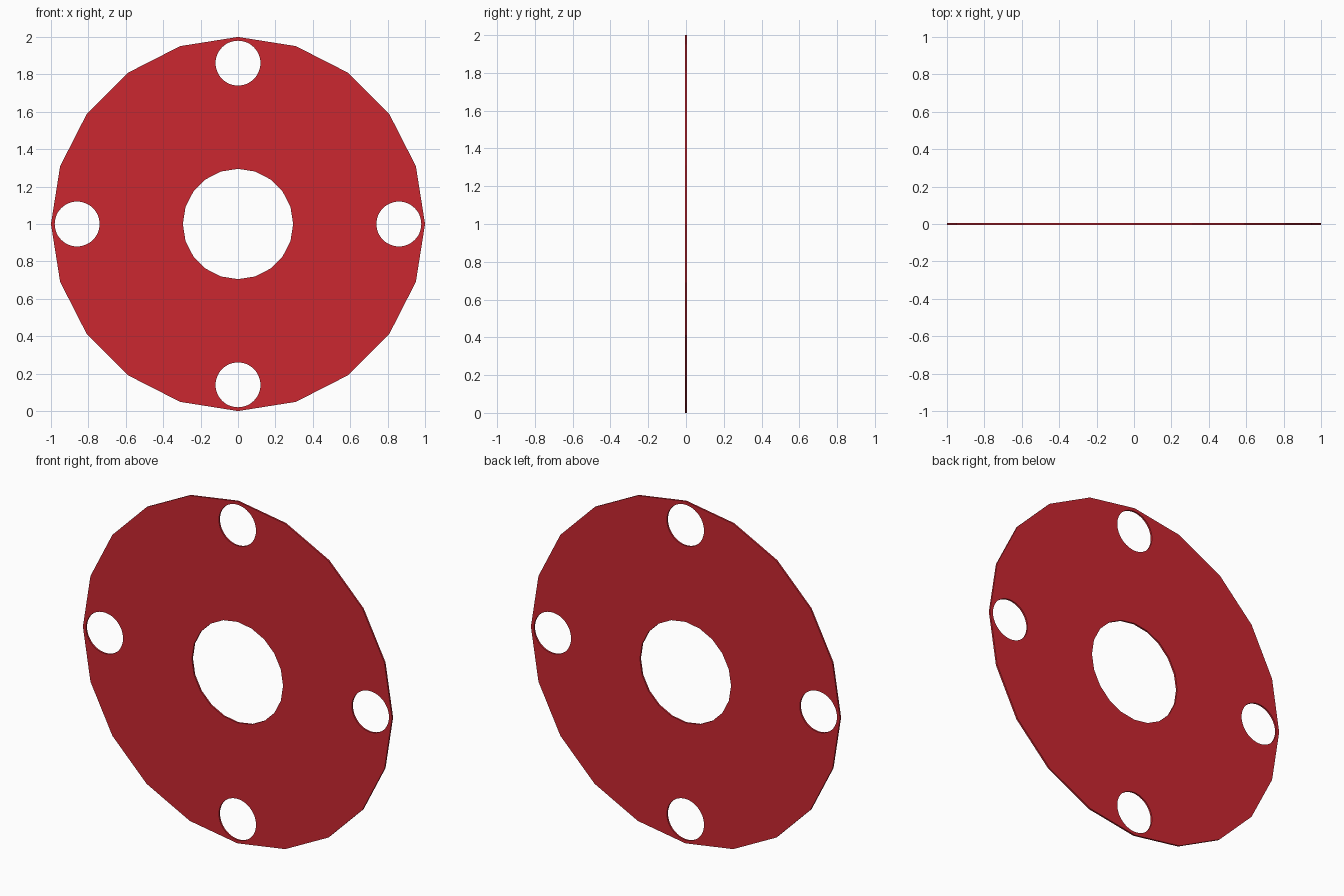
import bpy, bmesh
from math import sin, cos, pi

if "Cube" in bpy.data.objects:
    bpy.data.objects.remove(bpy.data.objects["Cube"])

THICK = 0.01
HOLE_OFFSET = 0.86
bm = bmesh.new()


def ring(cx, cz, radius, sides):
    """Closed loop of edges in the front plane."""
    verts = [bm.verts.new((cx + radius * cos(2 * pi * i / sides), -THICK / 2,
                           cz + radius * sin(2 * pi * i / sides)))
             for i in range(sides)]
    return [bm.edges.new((verts[i], verts[(i + 1) % sides])) for i in range(sides)]


# Outer rim and centre bore are 20-sided
edges = ring(0, 1, 1.0, 20) + ring(0, 1, 0.295, 20)

# Four round bolt holes
for k in range(4):
    a = k * pi / 2
    edges += ring(HOLE_OFFSET * cos(a), 1 + HOLE_OFFSET * sin(a), 0.12, 48)

# Fill between the loops, then give the plate its thickness
bmesh.ops.triangle_fill(bm, edges=edges, use_beauty=True, normal=(0, -1, 0))
ext = bmesh.ops.extrude_face_region(bm, geom=bm.faces[:], use_keep_orig=True)
bmesh.ops.translate(bm, vec=(0, THICK, 0),
                    verts=[g for g in ext["geom"] if isinstance(g, bmesh.types.BMVert)])
bmesh.ops.recalc_face_normals(bm, faces=bm.faces[:])

mesh = bpy.data.meshes.new("flange_plate")
bm.to_mesh(mesh)
bm.free()
plate = bpy.data.objects.new("flange_plate", mesh)
bpy.context.collection.objects.link(plate)

red = bpy.data.materials.new("red")
red.diffuse_color = (0.6, 0.02, 0.03, 1)
red.use_nodes = True
red.node_tree.nodes["Principled BSDF"].inputs["Base Color"].default_value = red.diffuse_color
mesh.materials.append(red)
